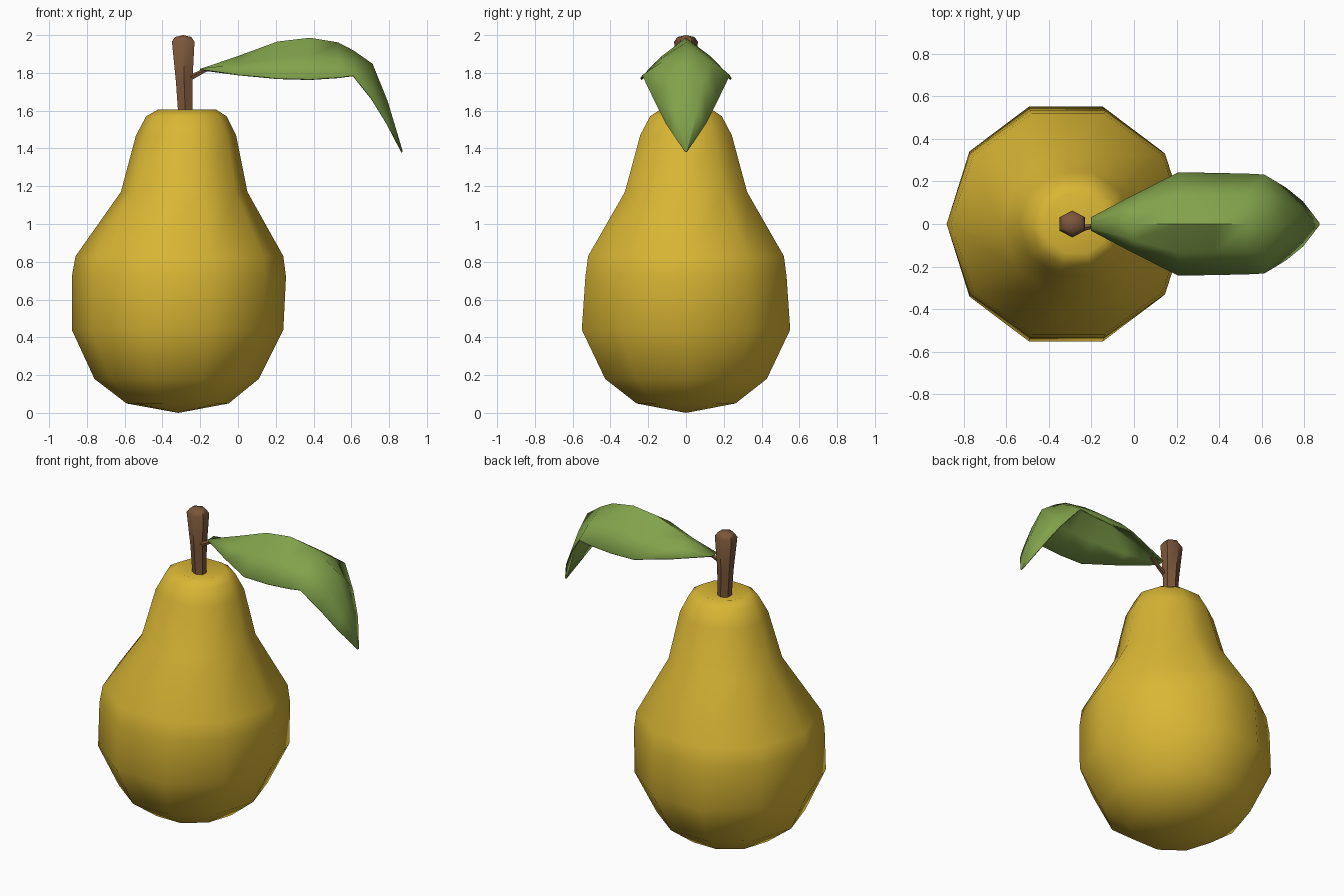
import bpy, bmesh, math
from mathutils import Vector

cube = bpy.data.objects.get("Cube")
if cube:
    bpy.data.objects.remove(cube, do_unlink=True)


def material(name, rgb):
    m = bpy.data.materials.new(name)
    m.use_nodes = True
    m.diffuse_color = (*rgb, 1)
    m.node_tree.nodes["Principled BSDF"].inputs["Base Color"].default_value = (*rgb, 1)
    return m


def finish(bm, name, mat, angle):
    bmesh.ops.recalc_face_normals(bm, faces=bm.faces)
    mesh = bpy.data.meshes.new(name)
    bm.to_mesh(mesh)
    bm.free()
    mesh.materials.append(mat)
    ob = bpy.data.objects.new(name, mesh)
    bpy.context.collection.objects.link(ob)
    bpy.ops.object.select_all(action="DESELECT")
    bpy.context.view_layer.objects.active = ob
    ob.select_set(True)
    bpy.ops.object.shade_smooth_by_angle(angle=math.radians(angle))
    return ob


def bridge(bm, rows, closed):
    for a, b in zip(rows, rows[1:]):
        n = len(a)
        for i in range(n if closed else n - 1):
            j = (i + 1) % n
            bm.faces.new((a[i], a[j], b[j], b[i]))


def lathe(name, mat, rings, sides, bottom, top, turn=0, angle=60):
    """Stack of elliptical rings (centre x, radius x, radius y, z) with pointed caps."""
    bm = bmesh.new()
    rows = []
    for cx, rx, ry, z in rings:
        angles = [turn + math.tau * i / sides for i in range(sides)]
        rows.append([bm.verts.new((cx + rx * math.cos(a), ry * math.sin(a), z)) for a in angles])
    bridge(bm, rows, True)
    for row, tip in ((rows[0], bottom), (rows[-1], top)):
        apex = bm.verts.new(tip)
        for i in range(sides):
            bm.faces.new((row[i], row[(i + 1) % sides], apex))
    return finish(bm, name, mat, angle)


yellow = material("pear yellow", (0.70, 0.47, 0.035))
brown = material("stem brown", (0.20, 0.095, 0.042))
green = material("leaf green", (0.22, 0.36, 0.07))

# Fruit: ten-sided, leaning slightly towards the stem
lathe("fruit", yellow, [
    (-0.32, 0.27, 0.275, 0.05),
    (-0.325, 0.435, 0.45, 0.18),
    (-0.32, 0.56, 0.58, 0.44),
    (-0.313, 0.567, 0.56, 0.72),
    (-0.31, 0.55, 0.545, 0.83),
    (-0.285, 0.335, 0.34, 1.17),
    (-0.275, 0.265, 0.255, 1.47),
    (-0.273, 0.213, 0.2, 1.57),
    (-0.27, 0.155, 0.145, 1.605),
], 10, (-0.315, 0, 0), (-0.275, 0, 1.57))

# Stem: six-sided, flaring upwards
lathe("stem", brown, [
    (-0.278, 0.042, 0.04, 1.55),
    (-0.285, 0.05, 0.046, 1.75),
    (-0.29, 0.069, 0.063, 1.965),
    (-0.29, 0.05, 0.045, 1.99),
], 6, (-0.278, 0, 1.54), (-0.29, 0, 2.0), turn=math.pi / 6, angle=50)

# Leaf stalk joining stem and leaf
bm = bmesh.new()
start, end = Vector((-0.25, -0.02, 1.775)), Vector((-0.13, 0, 1.835))
bmesh.ops.create_cone(bm, cap_ends=True, segments=5, radius1=0.016, radius2=0.008,
                      depth=(end - start).length)
bmesh.ops.rotate(bm, verts=bm.verts, matrix=(end - start).to_track_quat("Z", "Y").to_matrix())
bmesh.ops.translate(bm, verts=bm.verts, vec=(start + end) / 2)
finish(bm, "leaf_stalk", brown, 50)

# Leaf: arched sheet drooping at the tip (x, half width, midrib z, edge z)
stations = [
    (-0.20, 0.03, 1.815, 1.82),
    (0.0, 0.135, 1.885, 1.79),
    (0.21, 0.24, 1.962, 1.77),
    (0.38, 0.237, 1.982, 1.765),
    (0.53, 0.234, 1.957, 1.775),
    (0.61, 0.23, 1.915, 1.785),
    (0.71, 0.17, 1.845, 1.66),
    (0.79, 0.105, 1.645, 1.53),
    (0.868, 0.004, 1.385, 1.38),
]
bm = bmesh.new()
rows = []
for x, w, mid, edge in stations:
    rows.append([bm.verts.new((x, t * w, mid + (edge - mid) * abs(t) ** 1.3))
                 for t in (-1, -0.55, 0, 0.55, 1)])
bridge(bm, rows, False)
leaf = finish(bm, "leaf", green, 60)
thick = leaf.modifiers.new("thickness", "SOLIDIFY")
thick.thickness = 0.008
thick.offset = 0
